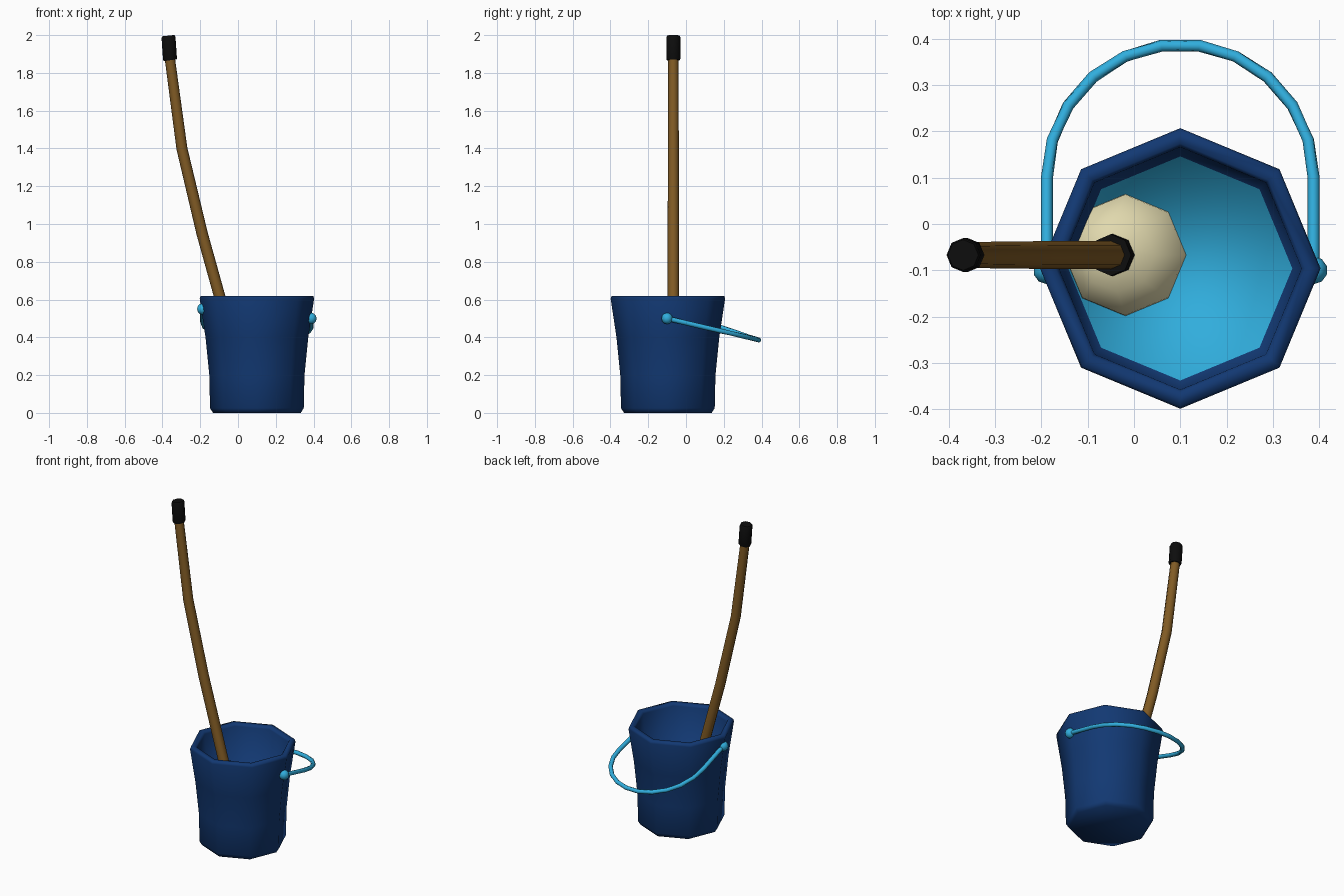
import bpy, bmesh, math
from mathutils import Vector

default_cube = bpy.data.objects.get("Cube")
if default_cube:
    bpy.data.objects.remove(default_cube, do_unlink=True)


def material(name, colour):
    mat = bpy.data.materials.new(name)
    mat.use_nodes = True
    mat.diffuse_color = (*colour, 1)
    mat.node_tree.nodes["Principled BSDF"].inputs["Base Color"].default_value = (*colour, 1)
    return mat


navy = material("navy plastic", (0.006, 0.04, 0.17))
sky = material("light blue", (0.03, 0.42, 0.72))
wood = material("brown wood", (0.22, 0.105, 0.018))
black = material("black rubber", (0.004, 0.004, 0.004))
cream = material("cream fibre", (0.75, 0.69, 0.42))

UP = Vector((0, 0, 1))


def loft(name, centres, radii, mat, axis=None, sides=8, flat_caps=True):
    """Skin a row of polygon rings; rings follow the path unless an axis is given."""
    pts = [Vector(c) for c in centres]
    bm = bmesh.new()
    rings = []
    for i, (p, r) in enumerate(zip(pts, radii)):
        direction = axis or pts[min(i + 1, len(pts) - 1)] - pts[max(i - 1, 0)]
        turn = UP.rotation_difference(direction)
        ring = []
        for k in range(sides):
            a = math.tau * k / sides
            ring.append(bm.verts.new(p + turn @ Vector((r * math.cos(a), r * math.sin(a), 0))))
        rings.append(ring)
    for low, high in zip(rings, rings[1:]):
        for k in range(sides):
            n = (k + 1) % sides
            bm.faces.new((low[k], low[n], high[n], high[k])).smooth = True
    for ring in (rings[0][::-1], rings[-1]):
        bm.faces.new(ring).smooth = not flat_caps
    bmesh.ops.recalc_face_normals(bm, faces=bm.faces)
    if flat_caps:
        for e in bm.edges:
            e.smooth = all(f.smooth for f in e.link_faces)
    mesh = bpy.data.meshes.new(name)
    bm.to_mesh(mesh)
    bm.free()
    mesh.materials.append(mat)
    obj = bpy.data.objects.new(name, mesh)
    bpy.context.collection.objects.link(obj)
    return obj


# Bucket: outside wall, thick rim, inside wall, closed by the water surface
CX, CY = 0.1, -0.096
profile = [(0.232, 0), (0.248, 0.025), (0.252, 0.2), (0.272, 0.4), (0.303, 0.605),
           (0.298, 0.62), (0.270, 0.62), (0.262, 0.605), (0.242, 0.36)]
bucket = loft("bucket", [(CX, CY, z) for r, z in profile], [r for r, z in profile],
              navy, axis=UP, flat_caps=False)
bucket.data.materials.append(sky)
for face in bucket.data.polygons:
    if len(face.vertices) == 8 and face.center.z > 0.1:
        face.material_index = 1

# Bail: two straight arms joined by a half circle, drooping behind the bucket
PIVOT_Y, ARC_Y, BAIL_R = -0.1, 0.1, 0.288


def bail_point(side, y):
    droop = (y - PIVOT_Y) / (ARC_Y + BAIL_R - PIVOT_Y)
    pivot_z = 0.525 - 0.025 * side
    return (CX + side * BAIL_R, y, pivot_z * (1 - droop) + 0.385 * droop)


path = [bail_point(-1, PIVOT_Y)]
STEPS = 11
for i in range(STEPS + 1):
    t = math.pi * i / STEPS
    path.append(bail_point(-math.cos(t), ARC_Y + BAIL_R * math.sin(t)))
path.append(bail_point(1, PIVOT_Y))
loft("bail", path, [0.013] * len(path), sky)

# Pivot knobs
for label, side in (("right", -1), ("left", 1)):
    bpy.ops.mesh.primitive_uv_sphere_add(segments=10, ring_count=6, radius=0.03,
                                         location=bail_point(side, PIVOT_Y))
    knob = bpy.context.object
    knob.name = label + "_knob"
    knob.data.materials.append(sky)
    bpy.ops.object.shade_smooth()

# Mop: head in the water, collar, bent handle and grip
MY = -0.067
loft("mop_head", [(0.03, MY, 0.2), (-0.015, MY, 0.33), (-0.02, MY, 0.37), (-0.035, MY, 0.41), (-0.04, MY, 0.43)],
     [0.12, 0.136, 0.13, 0.08, 0.035], cream, axis=UP, flat_caps=False)
loft("mop_collar", [(-0.035, MY, 0.39), (-0.05, MY, 0.445)], [0.045, 0.045], black)
loft("handle", [(-0.037, MY, 0.4), (-0.19, MY, 0.95), (-0.297, MY, 1.4), (-0.364, MY, 1.9)],
     [0.03, 0.03, 0.029, 0.027], wood)
loft("grip", [(-0.359, MY, 1.867), (-0.360, MY, 1.874), (-0.368, MY, 1.988), (-0.369, MY, 1.997)],
     [0.034, 0.037, 0.037, 0.033], black)
